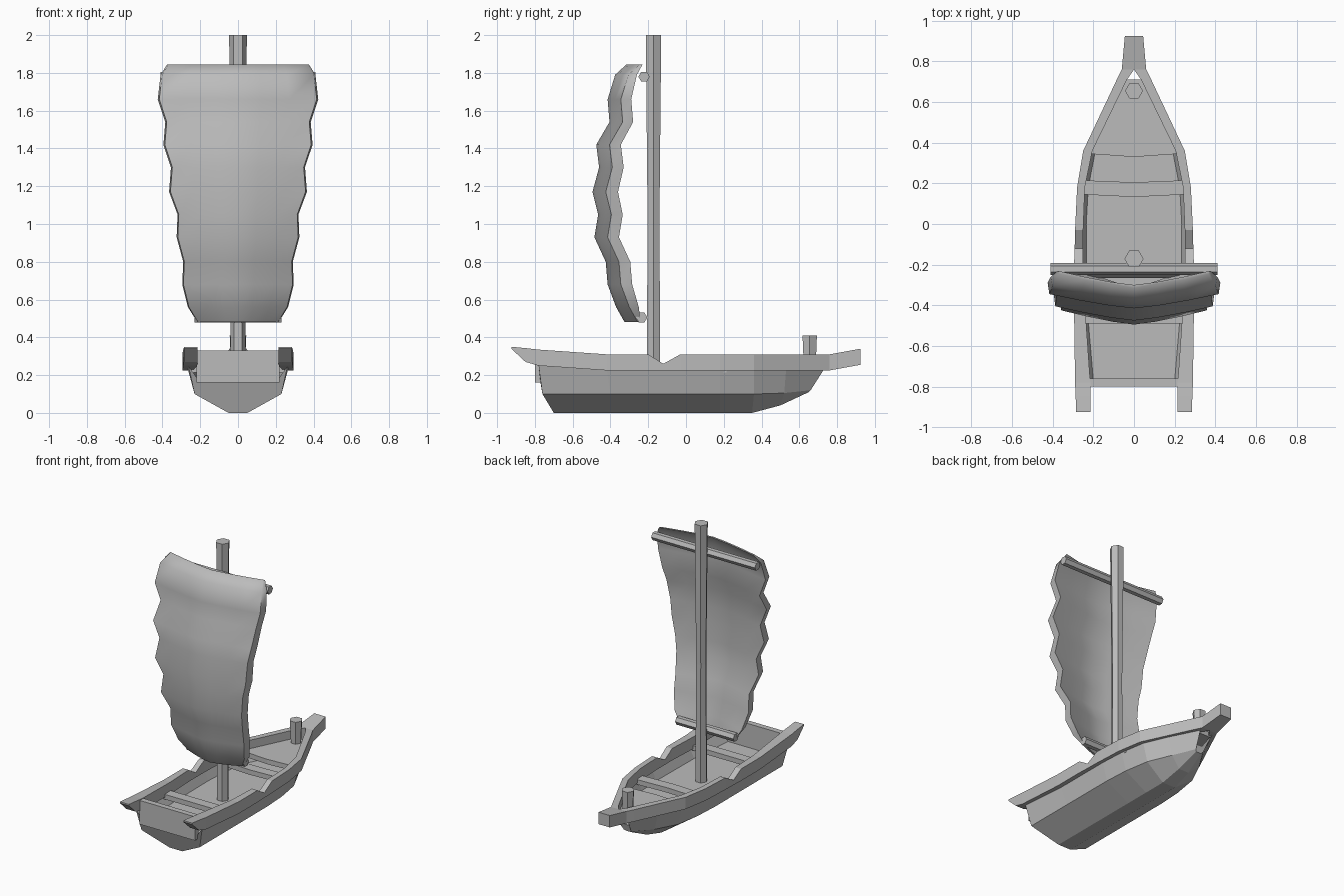
import bpy
import math

old = bpy.data.objects.get("Cube")
if old:
    bpy.data.objects.remove(old, do_unlink=True)

GREY = (0.5, 0.5, 0.5, 1)
mat = bpy.data.materials.new("plain grey")
mat.use_nodes = True
mat.diffuse_color = GREY
mat.node_tree.nodes["Principled BSDF"].inputs["Base Color"].default_value = GREY


def loft(name, rings, mirror=False, smooth=False):
    """Join equal closed rings of points into a capped solid."""
    n = len(rings[0])
    verts = [p for ring in rings for p in ring]
    faces = [[r * n + i, r * n + (i + 1) % n, (r + 1) * n + (i + 1) % n, (r + 1) * n + i]
             for r in range(len(rings) - 1) for i in range(n)]
    faces += [list(range(n))[::-1], [len(verts) - n + i for i in range(n)]]
    mesh = bpy.data.meshes.new(name)
    mesh.from_pydata(verts, [], faces)
    mesh.materials.append(mat)
    obj = bpy.data.objects.new(name, mesh)
    bpy.context.collection.objects.link(obj)
    bpy.ops.object.select_all(action='DESELECT')
    obj.select_set(True)
    bpy.context.view_layer.objects.active = obj
    bpy.ops.object.mode_set(mode='EDIT')
    bpy.ops.mesh.select_all(action='SELECT')
    bpy.ops.mesh.normals_make_consistent(inside=False)
    bpy.ops.object.mode_set(mode='OBJECT')
    if mirror:
        obj.modifiers.new("Mirror", 'MIRROR')
    if smooth:
        bpy.ops.object.shade_smooth_by_angle(angle=math.radians(50))
    return obj


def plank(name, outline, z0, z1):
    """Flat board: right half outline, mirrored across x, given a thickness."""
    full = outline + [(-x, y) for x, y in reversed(outline)]
    return loft(name, [[(x, y, z) for x, y in full] for z in (z0, z1)])


def hexagon(r):
    return [(r * math.cos(k * math.pi / 3), r * math.sin(k * math.pi / 3)) for k in range(6)]


def post(name, y, levels):
    return loft(name, [[(a, y + b, z) for a, b in hexagon(r)] for z, r in levels])


def yard(name, y, z, half, r):
    return loft(name, [[(x, y + a, z + b) for a, b in hexagon(r)] for x in (-half, half)])


# Hull: keel, chine, top edge and floor edge of each cross-section, as (x, y, z)
sections = [
    ((.05, -.70, 0), (.23, -.76, .10), (.263, -.78, .25), (.20, -.77, .16)),
    ((.05, -.40, 0), (.23, -.40, .10), (.265, -.42, .23), (.23, -.42, .16)),
    ((.05, 0, 0), (.23, 0, .10), (.265, 0, .23), (.235, 0, .16)),
    ((.05, .18, 0), (.22, .18, .10), (.255, .18, .23), (.225, .18, .16)),
    ((.05, .35, 0), (.19, .36, .10), (.225, .36, .23), (.19, .36, .16)),
    ((.04, .50, .04), (.115, .52, .105), (.15, .53, .23), (.11, .52, .16)),
    ((.02, .65, .11), (.03, .66, .12), (.05, .73, .23), (.02, .66, .16)),
]
loft("hull", [list(s) + [(-x, y, z) for x, y, z in reversed(s)] for s in sections])

# Gunwale: y, outer x, inner x, underside, top
rail = [
    (-.925, .285, .215, .34, .35), (-.85, .287, .215, .27, .343),
    (-.78, .29, .215, .25, .335), (-.42, .295, .24, .225, .31),
    (-.20, .295, .25, .225, .31), (-.12, .292, .25, .225, .26),
    (-.03, .29, .25, .225, .31), (.18, .28, .242, .225, .31),
    (.36, .25, .205, .225, .31), (.71, .085, .035, .225, .31),
    (.76, .06, 0, .225, .31), (.925, .045, 0, .255, .34),
]
loft("gunwale", [[(o, y, b), (o, y, t), (i, y, t), (i, y, b)] for y, o, i, b, t in rail], mirror=True)

# Stern board, seats and foredeck
plank("stern_board", [(.22, -.80), (.22, -.76)], .16, .33)
plank("rear_seat", [(.245, -.49), (.245, -.42)], .215, .25)
plank("middle_seat", [(0, .133), (.248, .145), (.248, .215), (0, .205)], .215, .25)
plank("foredeck", [(0, .33), (.215, .345), (.21, .37), (.05, .71)], .215, .25)

# Mast, bow post and the two spars
post("mast", -.172, [(.15, .042), (1.0, .036), (2.0, .047)])
post("bow_post", .655, [(.24, .036), (.41, .044)])
yard("upper_yard", -.222, 1.78, .41, .03)
yard("lower_yard", -.235, .505, .23, .03)

# Sail: height, back y at the edges, half width, thickness
sail = [
    (1.845, -.23, .375, .015), (1.79, -.26, .41, .045), (1.66, -.29, .425, .055),
    (1.54, -.28, .385, .055), (1.42, -.345, .395, .06), (1.30, -.33, .355, .06),
    (1.17, -.36, .365, .065), (1.05, -.335, .32, .06), (.93, -.355, .325, .06),
    (.80, -.295, .29, .06), (.68, -.285, .295, .06), (.56, -.25, .265, .05),
    (.48, -.24, .215, .015),
]
cols = [-1, -.65, -.3, 0, .3, .65, 1]
rings = []
for z, y, w, t in sail:
    back = [(u * w, y - .07 * (1 - abs(u) ** 1.3), z) for u in cols]
    front = [(x * .98, b - t, z) for x, b, z in reversed(back)]
    rings.append(back + front)
loft("sail", rings, smooth=True)
